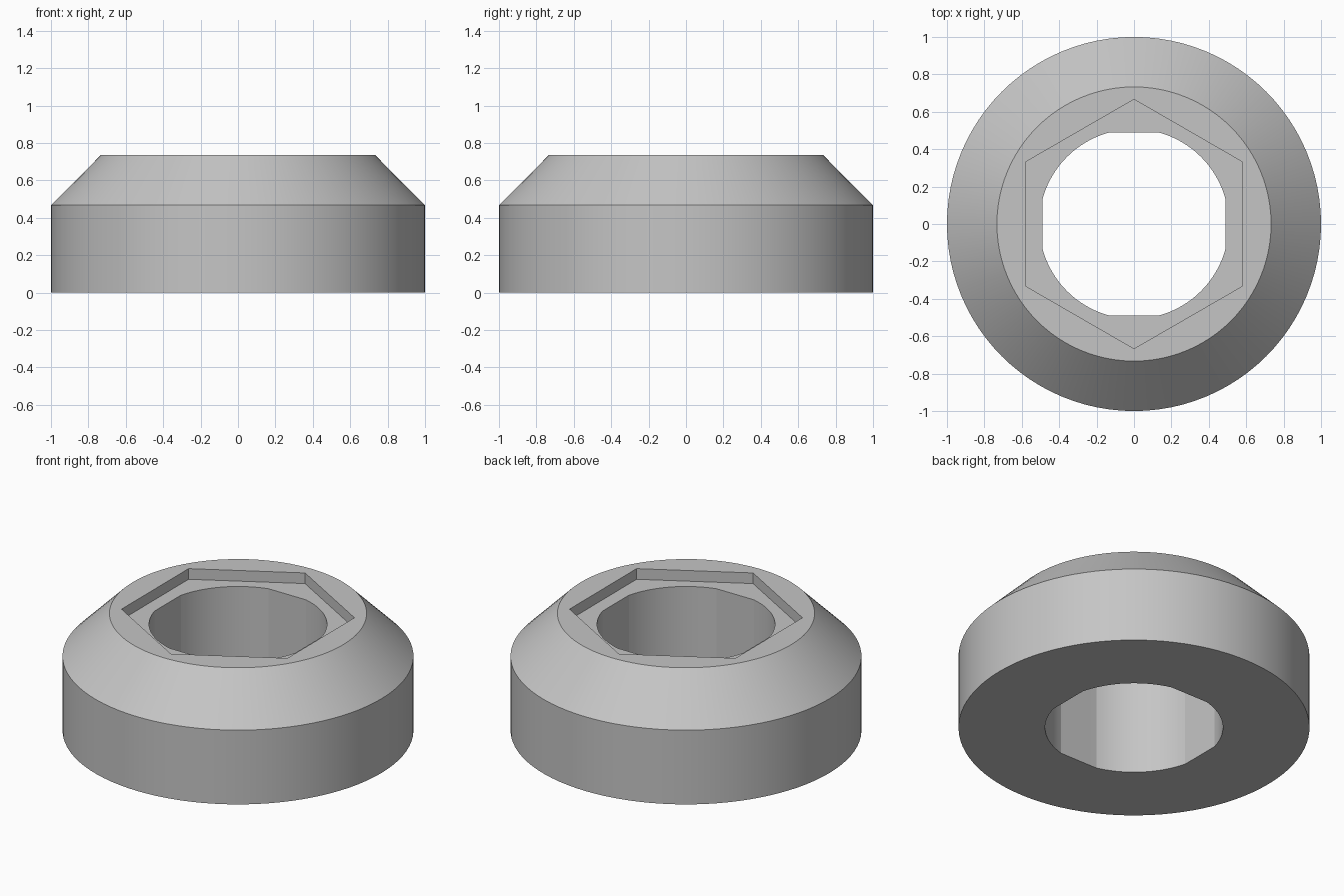
import bpy
import bmesh
import math

if "Cube" in bpy.data.objects:
    bpy.data.objects.remove(bpy.data.objects["Cube"])

SEGMENTS = 96


def circle(radius):
    return lambda a: radius


def hexagon(apothem):
    # corners point along +y and -y
    return lambda a: apothem / math.cos((a + math.pi / 6) % (math.pi / 3) - math.pi / 6)


def flatted_bore(radius, flat):
    # round hole with four flats facing the x and y axes
    return lambda a: min(radius, flat / max(abs(math.cos(a)), abs(math.sin(a))))


def ring_solid(name, profile, material):
    """Closed ring whose cross-section outline may vary with angle."""
    bm = bmesh.new()
    loops = []
    for shape, z in profile:
        loop = []
        for i in range(SEGMENTS):
            a = 2 * math.pi * i / SEGMENTS
            r = shape(a)
            loop.append(bm.verts.new((r * math.cos(a), r * math.sin(a), z)))
        loops.append(loop)
    for k, low in enumerate(loops):
        high = loops[(k + 1) % len(loops)]
        for i in range(SEGMENTS):
            j = (i + 1) % SEGMENTS
            bm.faces.new((low[i], low[j], high[j], high[i]))
    bmesh.ops.recalc_face_normals(bm, faces=bm.faces)
    mesh = bpy.data.meshes.new(name)
    bm.to_mesh(mesh)
    bm.free()
    mesh.materials.append(material)
    obj = bpy.data.objects.new(name, mesh)
    bpy.context.collection.objects.link(obj)
    bpy.context.view_layer.objects.active = obj
    obj.select_set(True)
    bpy.ops.object.shade_smooth_by_angle(angle=math.radians(10))
    return obj


grey = bpy.data.materials.new("plain grey")
grey.diffuse_color = (0.56, 0.56, 0.56, 1)
grey.use_nodes = True
grey.node_tree.nodes["Principled BSDF"].inputs["Base Color"].default_value = grey.diffuse_color

bore = flatted_bore(0.507, 0.49)
pocket = hexagon(0.577)

# Chamfered collar with a shallow hexagonal pocket and a through bore
ring_solid("chamfered_collar", [
    (bore, 0.0),
    (circle(1.0), 0.0),
    (circle(1.0), 0.467),
    (circle(0.733), 0.735),
    (pocket, 0.735),
    (pocket, 0.668),
    (bore, 0.668),
], grey)
